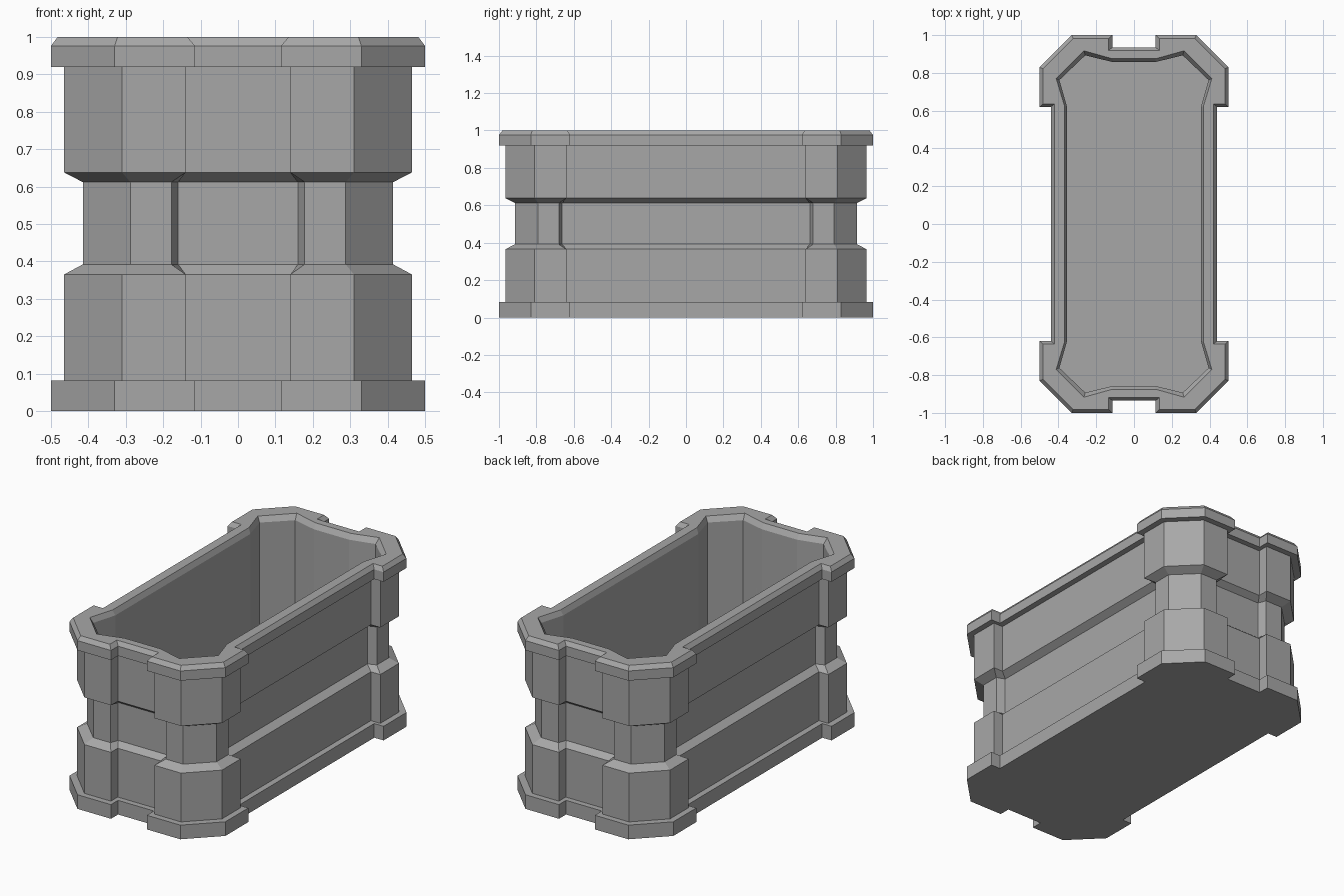
import bpy
import bmesh

if "Cube" in bpy.data.objects:
    bpy.data.objects.remove(bpy.data.objects["Cube"], do_unlink=True)

# Plain grey stone
stone = bpy.data.materials.new("grey_stone")
stone.use_nodes = True
grey = (0.39, 0.39, 0.39, 1)
stone.diffuse_color = grey
stone.node_tree.nodes["Principled BSDF"].inputs["Base Color"].default_value = grey


def mirrored(quarter):
    """Mirror a quarter outline (end middle to side middle) into a full loop."""
    half = quarter + [(x, -y) for x, y in reversed(quarter)]
    return half + [(-x, y) for x, y in reversed(half)]


def outline(outer, cut, panel, post_end, side_end, slant=0.0):
    """Plan with four chamfered corner posts and recessed panels between.
    outer: post faces, cut: chamfer starts, panel: recessed faces."""
    (ox, oy), (cx, cy), (px, py) = outer, cut, panel
    return mirrored([(post_end, py), (post_end + slant, oy), (cx, oy),
                     (ox, cy), (ox, side_end + slant), (px, side_end)])


trim = outline((0.5, 1.0), (0.33, 0.83), (0.44, 0.935), 0.115, 0.62)
trim_top = outline((0.482, 0.982), (0.322, 0.822), (0.422, 0.918), 0.135, 0.635)
body = outline((0.465, 0.965), (0.31, 0.81), (0.405, 0.902), 0.14, 0.64)
waist = outline((0.415, 0.915), (0.288, 0.79), (0.366, 0.868), 0.16, 0.662, 0.018)
rim_in = mirrored([(0.115, 0.875), (0.265, 0.917), (0.412, 0.77), (0.368, 0.625)])
cavity = mirrored([(0.112, 0.857), (0.258, 0.893), (0.395, 0.762), (0.354, 0.618)])


def add_loop(bm, points, z):
    verts = [bm.verts.new((x, y, z)) for x, y in points]
    return [bm.edges.new((a, b)) for a, b in zip(verts, verts[1:] + verts[:1])]


def skin(bm, lower, upper):
    """Join two matching loops with quads."""
    for a, b in zip(lower, upper):
        bm.faces.new((a.verts[0], a.verts[1], b.verts[1], b.verts[0]))


bm = bmesh.new()

# Outside wall, from the foot to the chamfered rim
levels = [(trim, 0), (trim, 0.082), (body, 0.082), (body, 0.365),
          (waist, 0.392), (waist, 0.612), (body, 0.638), (body, 0.92),
          (trim, 0.92), (trim, 0.976), (trim_top, 1.0)]
outside = [add_loop(bm, pts, z) for pts, z in levels]
for low, high in zip(outside, outside[1:]):
    skin(bm, low, high)

# Inside wall, from the rim down to the floor
inside = [add_loop(bm, pts, z) for pts, z in
          [(rim_in, 1.0), (cavity, 0.97), (cavity, 0.08)]]
for high, low in zip(inside, inside[1:]):
    skin(bm, high, low)

# Flat rim, floor and underside
for edges in (outside[-1] + inside[0], inside[-1], outside[0]):
    bmesh.ops.triangle_fill(bm, edges=edges, use_beauty=True)

bmesh.ops.recalc_face_normals(bm, faces=bm.faces)
bmesh.ops.dissolve_limit(bm, angle_limit=0.001, verts=bm.verts, edges=bm.edges)

mesh = bpy.data.meshes.new("stone_trough")
bm.to_mesh(mesh)
bm.free()
mesh.materials.append(stone)
trough = bpy.data.objects.new("stone_trough", mesh)
bpy.context.collection.objects.link(trough)
